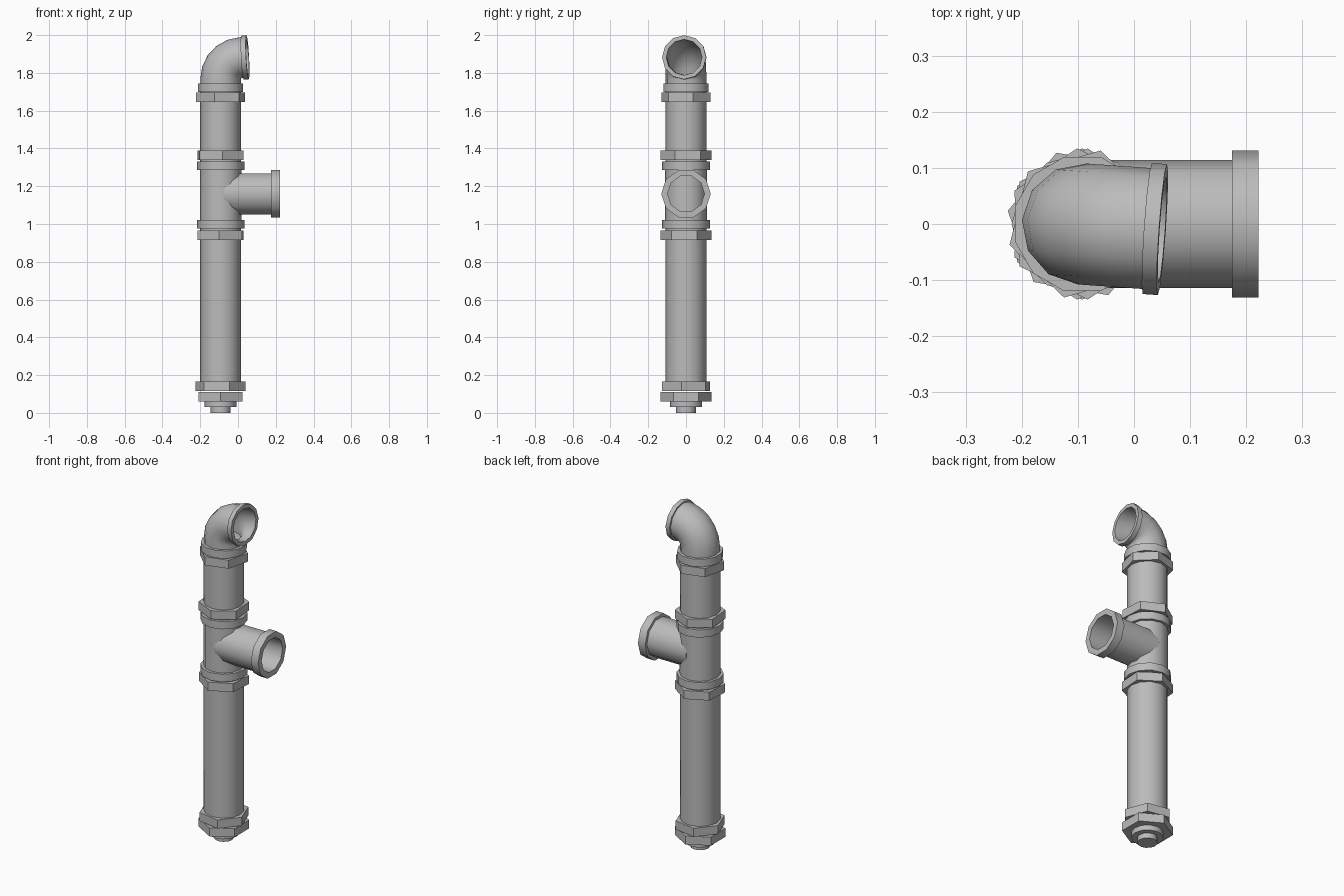
import bpy, bmesh
from math import sin, cos, pi, radians
from mathutils import Matrix, Vector

cube = bpy.data.objects.get("Cube")
if cube:
    bpy.data.objects.remove(cube, do_unlink=True)

AXIS = -0.092      # x of the upright pipe
BRANCH_Z = 1.16

grey = bpy.data.materials.new("pipe grey")
grey.use_nodes = True
grey.diffuse_color = (0.5, 0.5, 0.5, 1)
grey.node_tree.nodes["Principled BSDF"].inputs["Base Color"].default_value = (0.5, 0.5, 0.5, 1)


def loft(name, rings, smooth=True):
    """Skin a list of equal point rings and cap both ends."""
    bm = bmesh.new()
    loops = [[bm.verts.new(p) for p in ring] for ring in rings]
    n = len(loops[0])
    for a, b in zip(loops, loops[1:]):
        for i in range(n):
            j = (i + 1) % n
            bm.faces.new((a[i], a[j], b[j], b[i]))
    bm.faces.new(loops[0][::-1])
    bm.faces.new(loops[-1])
    bmesh.ops.recalc_face_normals(bm, faces=bm.faces)
    mesh = bpy.data.meshes.new(name)
    bm.to_mesh(mesh)
    bm.free()
    mesh.materials.append(grey)
    obj = bpy.data.objects.new(name, mesh)
    bpy.context.collection.objects.link(obj)
    if smooth:
        bpy.ops.object.select_all(action='DESELECT')
        obj.select_set(True)
        bpy.context.view_layer.objects.active = obj
        bpy.ops.object.shade_smooth_by_angle(angle=radians(40))
    return obj


def turned(name, profile, sides=12, turn=0.0, matrix=None, smooth=True):
    """Revolve (radius, height) pairs about the upright axis, or about a given one."""
    m = matrix or Matrix.Translation((AXIS, 0, 0))
    rings = []
    for r, h in profile:
        angles = [radians(turn) + 2 * pi * i / sides for i in range(sides)]
        rings.append([m @ Vector((r * cos(a), r * sin(a), h)) for a in angles])
    return loft(name, rings, smooth)


# Plug at the foot
turned("foot_plug", [(0.053, 0), (0.053, 0.03), (0.085, 0.03), (0.085, 0.065)])

# Straight pipes
turned("lower_pipe", [(0.108, 0.16), (0.108, 0.98)])
turned("upper_pipe", [(0.108, 1.32), (0.108, 1.71)])

# Hexagonal nuts, each tightened to a different angle
nuts = {"foot_nut": (0.06, 30), "lower_pipe_nut": (0.115, 50),
        "tee_lower_nut": (0.915, 26), "tee_upper_nut": (1.34, 34),
        "elbow_nut": (1.645, 16)}
for name, (z, turn) in nuts.items():
    turned(name, [(0.135, z), (0.135, z + 0.05)], 6, turn, smooth=False)

# Tee body with a collar at each end
turned("tee_body", [(0.126, 0.975), (0.126, 1.02), (0.11, 1.02),
                    (0.11, 1.285), (0.126, 1.285), (0.126, 1.33)])

# Hollow side branch with a rim
sideways = Matrix.Translation((0, 0, BRANCH_Z)) @ Matrix.Rotation(pi / 2, 4, 'Y')
turned("tee_branch", [(0.114, -0.078), (0.114, 0.175), (0.131, 0.175), (0.131, 0.222),
                      (0.098, 0.222), (0.098, -0.05)], 10, 90, sideways)

# Elbow collar
turned("elbow_collar", [(0.124, 1.70), (0.124, 1.745)], turn=15)

# Elbow: rings of (bend angle, offset along the path, radius), out and back inside
BEND, END = 0.114, 87
steps = [END * i / 5 for i in range(6)]
path = [(0, -0.03, 0.108)] + [(t, 0, 0.108) for t in steps]
path += [(END, 0.008, 0.108), (END, 0.008, 0.117), (END, 0.035, 0.117), (END, 0.035, 0.095)]
path += [(t, 0, 0.092) for t in reversed(steps)]
swivel = Matrix.Translation((AXIS, 0, 0)) @ Matrix.Rotation(radians(-4), 4, 'Z')
rings = []
for t, along, r in path:
    t = radians(t)
    out = Vector((-cos(t), 0, sin(t)))
    ahead = Vector((sin(t), 0, cos(t)))
    centre = Vector((BEND, 0, 1.767)) + out * BEND + ahead * along
    rings.append([swivel @ (centre + out * r * cos(a) + Vector((0, r * sin(a), 0)))
                  for a in (2 * pi * i / 12 for i in range(12))])
loft("elbow", rings)
